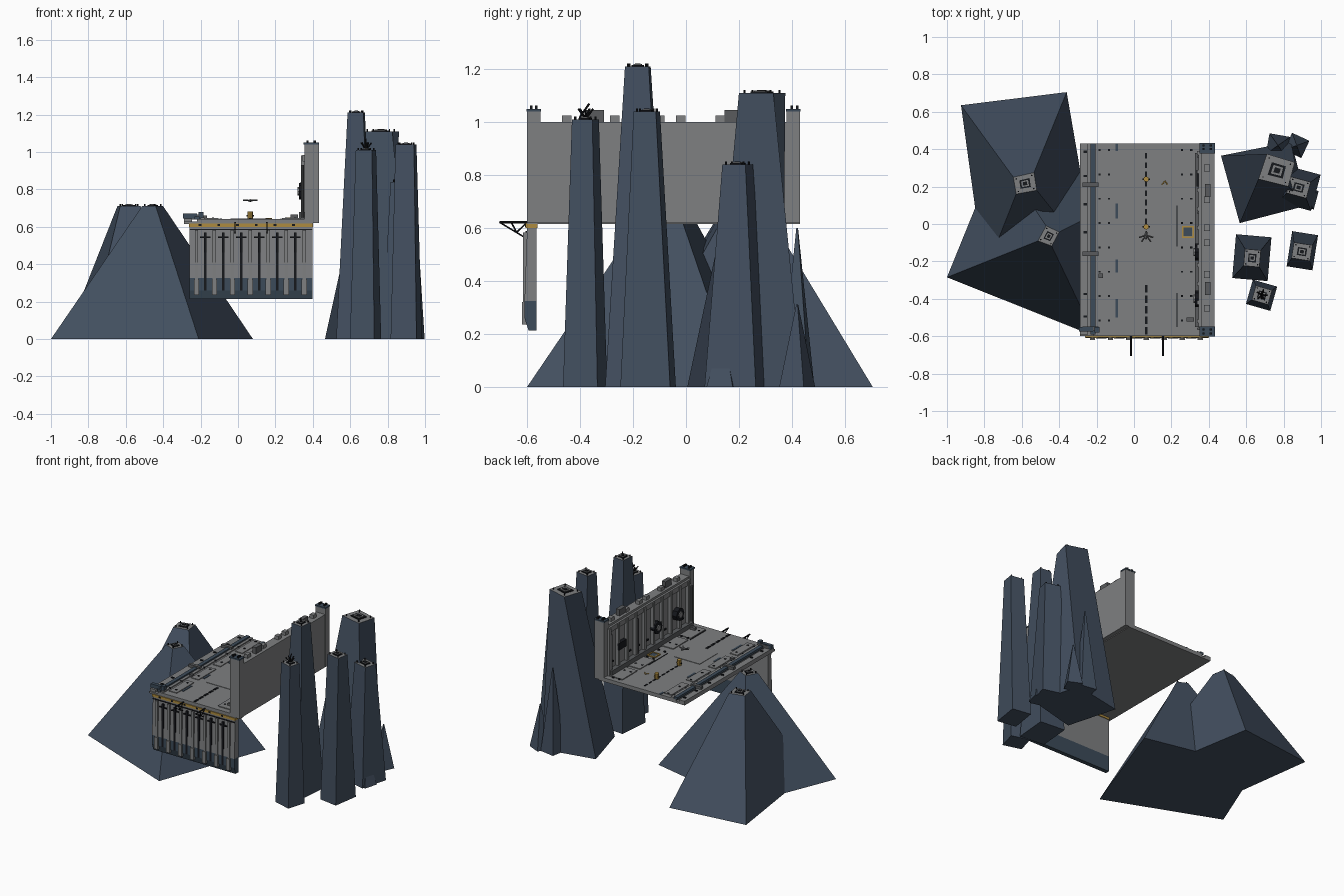
import bpy, bmesh, math
from mathutils import Vector, Matrix

cube = bpy.data.objects.get("Cube")
if cube:
    bpy.data.objects.remove(cube)


def material(name, r, g, b):
    m = bpy.data.materials.new(name)
    m.use_nodes = True
    m.diffuse_color = (r, g, b, 1)
    shader = next(n for n in m.node_tree.nodes if n.type == "BSDF_PRINCIPLED")
    shader.inputs["Base Color"].default_value = (r, g, b, 1)
    shader.inputs["Roughness"].default_value = 0.9
    return m


ROCK = material("slate rock", .055, .078, .115)
GREY = material("platform grey", .21, .215, .22)
BLUE = material("dark blue metal", .045, .07, .10)
BLACK = material("black metal", .008, .009, .012)
GOLD = material("gold paint", .42, .26, .05)
DARK = material("dark grey", .10, .105, .11)


def finish(name, bm, *mats):
    bmesh.ops.recalc_face_normals(bm, faces=bm.faces)
    mesh = bpy.data.meshes.new(name)
    bm.to_mesh(mesh)
    bm.free()
    for m in mats:
        mesh.materials.append(m)
    ob = bpy.data.objects.new(name, mesh)
    bpy.context.collection.objects.link(ob)
    return ob


def boxes(name, mat, *spans):
    """One object from boxes given as x0, x1, y0, y1, z0, z1."""
    bm = bmesh.new()
    for a, b, c, d, e, f in spans:
        mid = Matrix.Translation(((a + b) / 2, (c + d) / 2, (e + f) / 2))
        bmesh.ops.create_cube(bm, size=1, matrix=mid @ Matrix.Diagonal((b - a, d - c, f - e, 1)))
    return finish(name, bm, mat)


def rods(name, mat, radius, *pairs):
    bm = bmesh.new()
    for p, q in pairs:
        p, q = Vector(p), Vector(q)
        turn = (q - p).to_track_quat("Z", "Y").to_matrix().to_4x4()
        bmesh.ops.create_cone(bm, cap_ends=True, segments=8, radius1=radius, radius2=radius,
                              depth=(q - p).length, matrix=Matrix.Translation((p + q) / 2) @ turn)
    return finish(name, bm, mat)


def rect(cx, cy, w, d, degrees):
    turn = Matrix.Rotation(math.radians(degrees), 2)
    return [Vector((cx, cy)) + turn @ Vector((sx * w / 2, sy * d / 2))
            for sx, sy in ((-1, 1), (1, 1), (1, -1), (-1, -1))]


def frustum(name, base, top, height):
    """Tapered rock with a grey cap and a small vent frame on it."""
    bm = bmesh.new()
    low = [bm.verts.new((*p, 0)) for p in base]
    high = [bm.verts.new((*p, height)) for p in top]
    bm.faces.new(low)
    cap = bm.faces.new(high)
    cap.material_index = 1
    for i in range(4):
        j = (i + 1) % 4
        bm.faces.new((low[i], low[j], high[j], high[i]))
    finish(name, bm, ROCK, GREY)
    mid = sum((Vector(p) for p in top), Vector((0, 0))) / 4
    bm = bmesh.new()
    for scale, z in ((.5, .006), (.34, .009), (.2, .012)):
        ring = [mid + (Vector(p) - mid) * scale for p in top]
        f = bm.faces.new([bm.verts.new((*p, height)) for p in ring])
        f.material_index = 1 if scale == .34 else 0
        up = bmesh.ops.extrude_face_region(bm, geom=[f])["geom"]
        bmesh.ops.translate(bm, vec=(0, 0, z), verts=[v for v in up if isinstance(v, bmesh.types.BMVert)])
    finish(name + "_vent", bm, BLACK, GREY)
    rods(name + "_cap_posts", BLACK, .004,
         *[((*(mid + (Vector(p) - mid) * .75), height), (*(mid + (Vector(p) - mid) * .75), height + .012))
           for p in top])


# Broad twin mountain
frustum("back_mountain", [(-.925, .635), (-.36, .705), (-.2, -.22), (-.8, -.27)],
        [(-.645, .25), (-.535, .275), (-.52, .18), (-.63, .16)], .71)
frustum("front_mountain", [(-1, -.285), (-.73, .38), (.08, .2), (-.21, -.6)],
        [(-.513, -.09), (-.47, -.01), (-.4, -.043), (-.44, -.118)], .71)

# Narrow rock towers
frustum("tall_tower", rect(.63, -.18, .19, .235, -5), rect(.632, -.182, .085, .09, -5), 1.21)
frustum("outer_tower", rect(.9, -.143, .14, .19, -9), rect(.898, -.148, .1, .085, -9), 1.04)
frustum("front_tower", rect(.682, -.381, .135, .135, -16), rect(.684, -.38, .09, .08, -16), 1.01)
frustum("wide_tower", [(.465, .365), (.84, .44), (.93, .1), (.565, .005)],
        [(.71, .375), (.86, .33), (.825, .2), (.665, .24)], 1.11)
frustum("short_tower", rect(.885, .19, .18, .2, -15), rect(.88, .195, .11, .09, -15), .84)
for name, x, y, r, h, angle in (("side_shard", .925, .14, .1, .21, 30), ("back_shard", .87, .42, .1, .31, 20),
                                ("rear_shard", .77, .42, .11, .6, 35)):
    bm = bmesh.new()
    bmesh.ops.create_cone(bm, cap_ends=True, segments=4, radius1=r * .72, radius2=.004, depth=h,
                          matrix=Matrix.Translation((x, y, h / 2)) @ Matrix.Rotation(math.radians(angle), 4, "Z"))
    finish(name, bm, ROCK)

# Aerials on the front tower
rods("tower_aerials", BLACK, .004, *[((.684, -.38, 1.01), (.684 + .03 * math.cos(a), -.38 + .03 * math.sin(a), 1.05))
                                      for a in (0, 1.3, 2.6, 3.9, 5.2)],
     ((.684, -.4, 1.02), (.684, -.365, 1.07)))

# Landing deck
boxes("deck", GREY, (-.29, .4, -.6, .43, .615, .628), (-.22, .36, -.6, .43, .628, .642))
boxes("left_rail_slab", GREY, (-.29, -.245, -.59, .43, .628, .645), (-.2, -.18, -.59, .43, .642, .65))
boxes("left_rail_strip", BLUE, (-.232, -.205, -.59, .43, .64, .656))
boxes("left_rail_blocks", BLACK, *[(-.27, -.25, y, y + .012, .645, .651) for y in (-.5, -.38, -.05, .1, .25, .38)])
boxes("left_rail_clamps", DARK, *[(-.275, -.19, y - .012, y + .012, .64, .665) for y in (-.56, -.16, .21)])
boxes("rail_end_cap", BLUE, (-.295, -.22, -.575, -.55, .645, .672), (-.21, -.185, -.58, -.55, .64, .68))
boxes("deck_plates", GREY, *[(.235, .335, y, y + .17, .64, .648) for y in (-.56, -.36, .02, .22)],
      *[(-.165, -.105, y, y + .2, .64, .647) for y in (-.55, -.3, -.05, .2)], (-.04, .16, -.3, -.1, .64, .645))
boxes("deck_inlays", BLUE, *[(-.1, -.085, y, y + h, .64, .6455) for y, h in ((.39, .04), (.03, .08), (-.26, .07), (-.5, .1))])
boxes("deck_grooves", BLACK, (.227, .232, -.12, .1, .64, .645), (.227, .232, -.55, -.37, .64, .645))
boxes("centre_dashes", BLACK, *[(.058, .072, -.59 + i * .056, -.55 + i * .056, .64, .6465) for i in range(5)],
      *[(.06, .07, .0 + i * .05, .03 + i * .05, .64, .6455) for i in range(8)])
boxes("deck_lamps", BLACK, *[(x, x + .012, -.52 + i * .13, -.51 + i * .13, .64, .651)
                              for x in (-.19, -.14, .25, .3) for i in range(8)])
boxes("lift_pad", BLUE, (.265, .31, -.065, -.02, .64, .6475))
boxes("lift_frame", GOLD, *[(x, x + .008, -.075, -.01, .64, .65) for x in (.256, .312)],
      *[(.256, .32, y, y + .008, .64, .65) for y in (-.075, -.018)])
rods("deck_chevron", GOLD, .003, ((.15, .21, .644), (.165, .23, .644)), ((.165, .23, .644), (.18, .21, .644)))
boxes("crates", DARK, (-.19, -.165, -.29, -.265, .64, .66), (.28, .32, -.52, -.5, .645, .665))

# Gold loaders and hovering craft
for i, y in enumerate((.24, -.015)):
    rods(f"loader_{i}", GOLD, .015, ((.065, y, .642), (.065, y, .682)))
    boxes(f"loader_arms_{i}", BLACK, (.045, .085, y - .004, y + .004, .655, .662))
bm = bmesh.new()
bmesh.ops.create_icosphere(bm, subdivisions=1, radius=.012, matrix=Matrix.Translation((.065, -.06, .74))
                           @ Matrix.Diagonal((.8, 2.2, .7, 1)))
finish("craft_body", bm, DARK)
rods("craft_wings", DARK, .004, *[((.065, -.06, .74), (.065 + dx, -.06 + dy, .742))
                                   for dx, dy in ((.038, -.012), (-.038, -.012), (.025, -.035), (-.025, -.035))])

# Long side wall with end posts
boxes("wall", GREY, (.36, .43, -.6, .43, .62, 1.0))
boxes("wall_end_posts", GREY, *[(.355, .432, y, y + .05, .62, 1.04) for y in (-.6, .38)])
boxes("wall_post_caps", BLUE, *[(.35, .434, y, y + .054, 1.04, 1.05) for y in (-.602, .378)])
boxes("wall_post_studs", BLACK, *[(x, x + .012, y, y + .01, 1.05, 1.062)
                                   for x in (.365, .405) for y in (-.59, -.57, .395, .415)])
boxes("wall_ribs", GREY, *[(.338, .36, -.53 + i * .1, -.51 + i * .1, .64, .98) for i in range(10)])
boxes("wall_foot", DARK, (.325, .36, -.55, .38, .64, .68))
boxes("wall_ledge", GREY, (.345, .36, -.55, .38, .95, .985))
boxes("wall_top_lugs", GREY, *[(.375, .405, y - .018, y + .018, 1.0, 1.025) for y in (-.45, -.27, -.1, -.02, .13, .3)])
boxes("wall_top_housings", DARK, *[(.38, .41, y, y + .07, 1.0, 1.045) for y in (-.38, .145)])
boxes("wall_window", BLACK, (.334, .361, .2, .29, .79, .84))
boxes("wall_vents", BLACK, *[(.352, .36, y, y + .035, .72, .73) for y in (-.48, -.28, -.08, .02, .12, .32)])
rods("wall_discs", BLACK, .045, *[((.325, y, .79), (.362, y, .79)) for y in (-.15, -.4)])
rods("wall_disc_hubs", GREY, .022, *[((.318, y, .79), (.33, y, .79)) for y in (-.15, -.4)])
rods("wall_pipes", DARK, .008, *[((.345, y, .65), (.345, y, .93)) for y in (-.56, .06, .36)])

# Hanging front panel, split in colour by height
bm = bmesh.new()
profile = [(-.565, .213), (-.595, .213), (-.61, .26), (-.61, .325), (-.6, .6), (-.565, .6)]
for lo, hi in ((-.26, .398),):
    ends = [[bm.verts.new((x, y, z)) for y, z in profile] for x in (lo, hi)]
    for e in ends:
        bm.faces.new(e)
    for i in range(len(profile)):
        j = (i + 1) % len(profile)
        bm.faces.new((ends[0][i], ends[0][j], ends[1][j], ends[1][i]))
bmesh.ops.bisect_plane(bm, geom=bm.verts[:] + bm.edges[:] + bm.faces[:], plane_co=(0, 0, .325), plane_no=(0, 0, 1))
for f in bm.faces:
    f.material_index = int(f.calc_center_median().z < .325)
finish("front_panel", bm, GREY, BLUE)
boxes("front_gold_edge", GOLD, (-.262, .4, -.606, -.56, .6, .618))
boxes("front_edge_gaps", BLACK, *[(-.21 + i * .1, -.195 + i * .1, -.609, -.6, .604, .614) for i in range(6)])
boxes("front_shadow_bar", BLACK, (-.26, .398, -.606, -.59, .582, .588))
ribs = [-.222 + i * .096 for i in range(7)]
boxes("front_ribs", GREY, *[(x - .009, x + .009, -.615, -.595, .3, .582) for x in ribs])
boxes("front_rib_feet", GREY, *[(x - .014, x + .014, -.62, -.6, .235, .32) for x in ribs])
boxes("front_slots", BLACK, *[(x + .041, x + .054, -.613, -.595, .26, .57) for x in ribs[:-1]],
      *[(x + .02, x + .076, -.611, -.595, .54, .547) for x in ribs[:-1]])

# Braced beams reaching out of the front
for i, x in enumerate((-.016, .155)):
    tip, root, foot = (x, -.705, .622), (x, -.6, .622), (x, -.61, .565)
    rods(f"front_beam_{i}", BLACK, .005, (tip, root))
    rods(f"front_brace_{i}", BLACK, .003, (tip, foot), ((x, -.66, .622), (x, -.64, .583)), ((x, -.64, .583), root))
